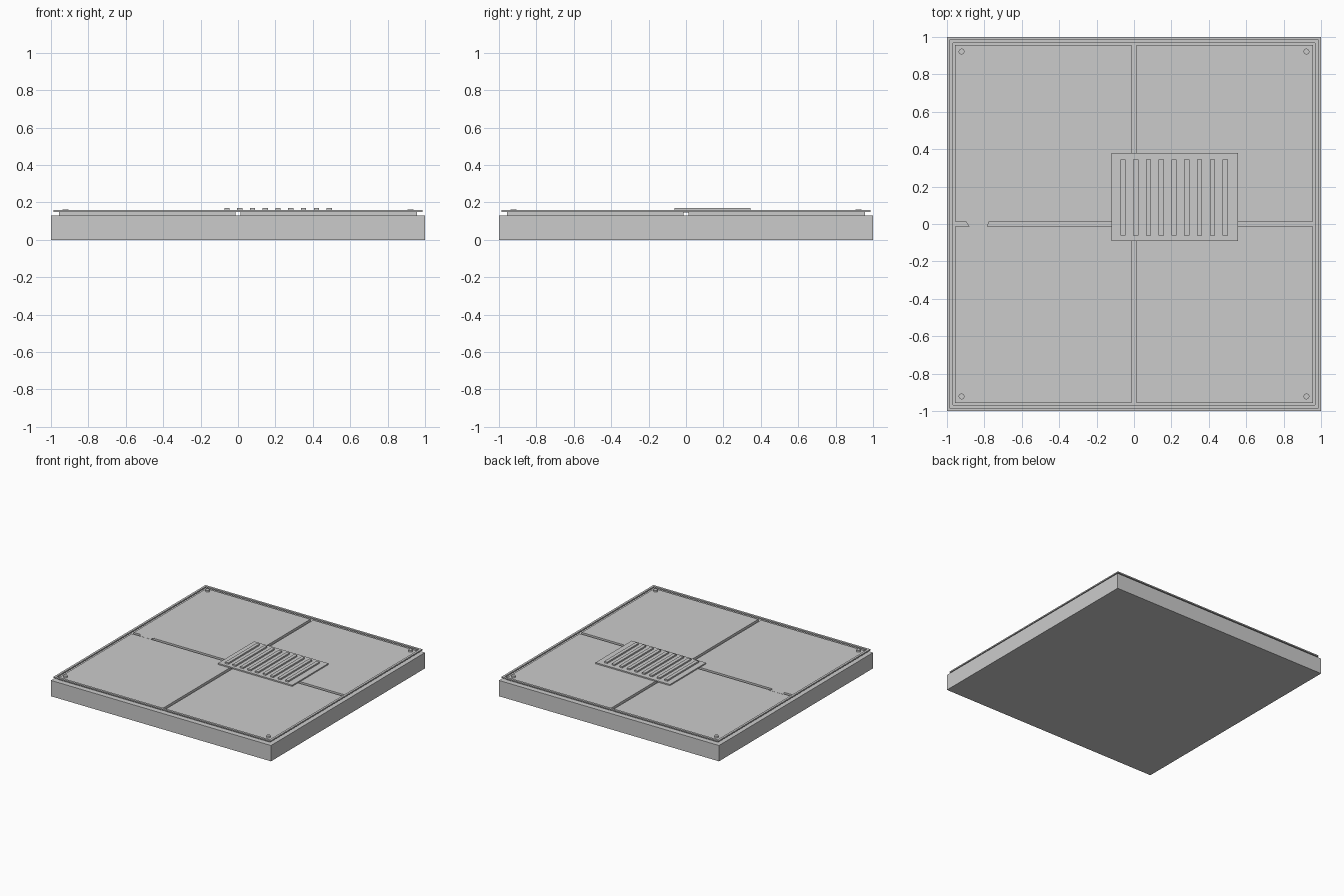
import bpy, bmesh

if "Cube" in bpy.data.objects:
    bpy.data.objects.remove(bpy.data.objects["Cube"])

grey = bpy.data.materials.new("plain grey")
grey.diffuse_color = (0.6, 0.6, 0.6, 1)
grey.use_nodes = True
grey.node_tree.nodes["Principled BSDF"].inputs["Base Color"].default_value = grey.diffuse_color


def finish(name, bm):
    bmesh.ops.recalc_face_normals(bm, faces=bm.faces)
    mesh = bpy.data.meshes.new(name)
    bm.to_mesh(mesh)
    bm.free()
    mesh.materials.append(grey)
    obj = bpy.data.objects.new(name, mesh)
    bpy.context.collection.objects.link(obj)
    return obj


def prism(name, points, z0, z1):
    """Extrude a flat outline from z0 to z1."""
    bm = bmesh.new()
    face = bm.faces.new([bm.verts.new((x, y, z0)) for x, y in points])
    out = bmesh.ops.extrude_face_region(bm, geom=[face])
    for v in out["geom"]:
        if isinstance(v, bmesh.types.BMVert):
            v.co.z = z1
    return finish(name, bm)


def box(name, x0, x1, y0, y1, z0, z1):
    return prism(name, [(x0, y0), (x1, y0), (x1, y1), (x0, y1)], z0, z1)


# Base slab
box("base_slab", -1, 1, -1, 1, 0, 0.13)

# Four floor tiles with a narrow cross-shaped gap
GAP, EDGE, TOP = 0.013, 0.957, 0.149
for sx in (-1, 1):
    for sy in (-1, 1):
        xs = sorted((sx * GAP, sx * EDGE))
        ys = sorted((sy * GAP, sy * EDGE))
        box("floor_tile", *xs, *ys, 0.13, TOP)

# Raised rim: a square ring made of mitred strips
outer, inner = 0.986, 0.968
bm = bmesh.new()
corners = [(-1, -1), (1, -1), (1, 1), (-1, 1)]
rings = [[bm.verts.new((x * r, y * r, z)) for x, y in corners]
         for r, z in ((outer, 0.149), (outer, 0.159), (inner, 0.159), (inner, 0.149))]
for a in range(4):
    for i in range(4):
        j, b = (i + 1) % 4, (a + 1) % 4
        bm.faces.new((rings[a][i], rings[a][j], rings[b][j], rings[b][i]))
finish("edge_rim", bm)

# Vent plate with nine raised slats
box("vent_plate", -0.12, 0.556, -0.09, 0.38, TOP, 0.159)
for i in range(9):
    x = -0.059 + 0.0683 * i
    box("vent_slat", x - 0.014, x + 0.014, -0.062, 0.345, 0.159, 0.171)

# Corner bolts
for sx in (-1, 1):
    for sy in (-1, 1):
        bm = bmesh.new()
        bmesh.ops.create_cone(bm, cap_ends=True, segments=12, radius1=0.016,
                              radius2=0.016, depth=0.014)
        bmesh.ops.translate(bm, verts=bm.verts, vec=(sx * 0.922, sy * 0.922, 0.156))
        finish("corner_bolt", bm)

# Thin patch bridging the gap on the left
prism("floor_patch", [(-0.905, 0.022), (-0.88, -0.015), (-0.785, -0.015), (-0.77, 0.022)],
      TOP - 0.002, TOP + 0.001)
